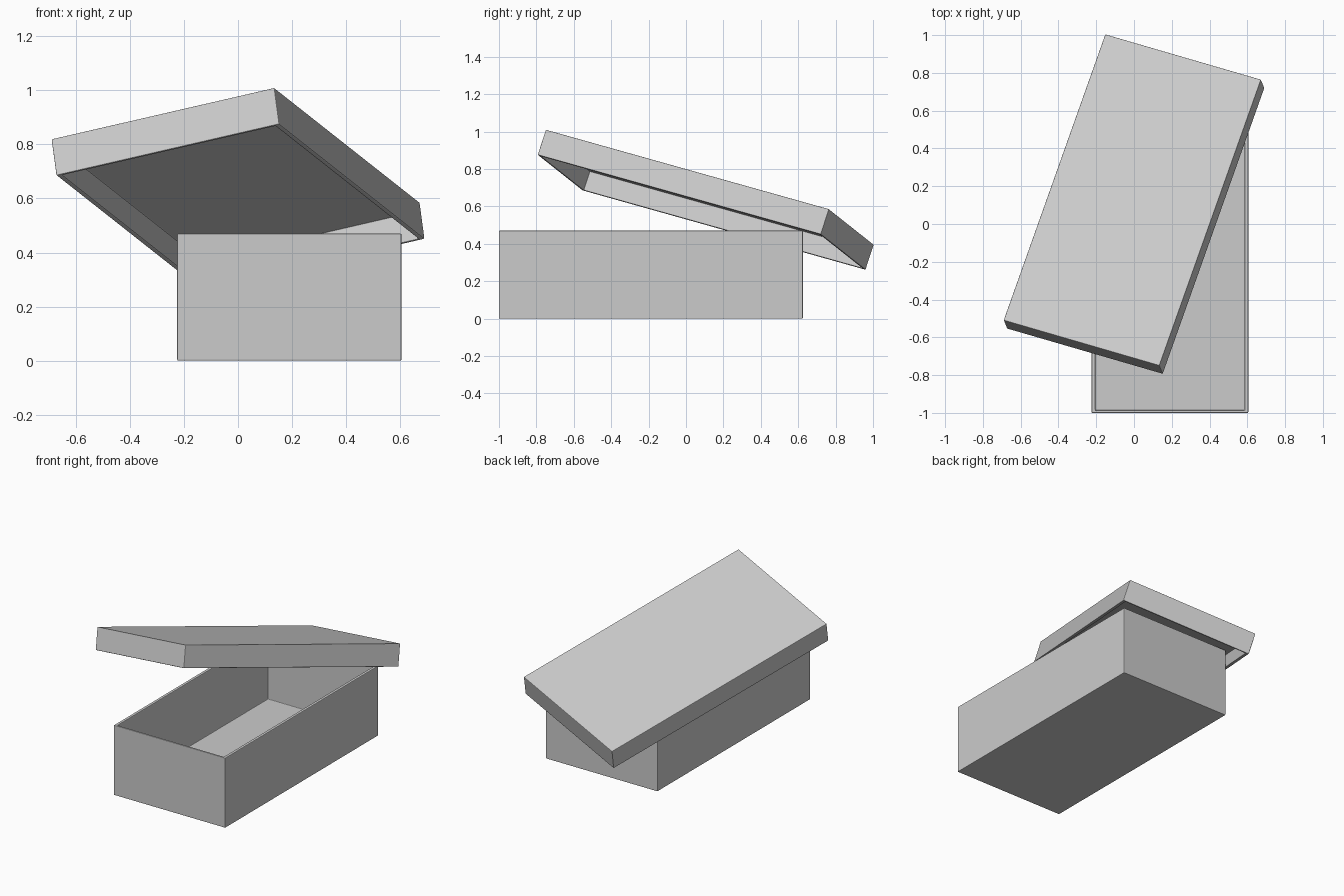
import bpy, bmesh
from mathutils import Matrix, Vector

if "Cube" in bpy.data.objects:
    bpy.data.objects.remove(bpy.data.objects["Cube"])

WALL_X, WALL_Y, FLOOR = 0.02, 0.013, 0.035


def tray(name, w, d, h, matrix):
    """Open tray: closed bottom at z=0, open rim at z=h."""
    bm = bmesh.new()
    # rings run up the outside, over the rim and down the inside
    rings = []
    for ix, iy, z in ((0, 0, 0), (0, 0, h), (WALL_X, WALL_Y, h), (WALL_X, WALL_Y, FLOOR)):
        x, y = w / 2 - ix, d / 2 - iy
        rings.append([bm.verts.new((sx * x, sy * y, z))
                      for sx, sy in ((-1, -1), (1, -1), (1, 1), (-1, 1))])
    for a, b in zip(rings, rings[1:]):
        for i in range(4):
            j = (i + 1) % 4
            bm.faces.new((a[i], a[j], b[j], b[i]))
    bm.faces.new(rings[0][::-1])
    bm.faces.new(rings[-1])
    bmesh.ops.recalc_face_normals(bm, faces=bm.faces)
    mesh = bpy.data.meshes.new(name)
    bm.to_mesh(mesh)
    bm.free()
    ob = bpy.data.objects.new(name, mesh)
    bpy.context.collection.objects.link(ob)
    ob.matrix_world = matrix
    # softened cardboard edges
    bev = ob.modifiers.new("edge_softening", 'BEVEL')
    bev.width = 0.004
    bev.segments = 2
    return ob


# box base
tray("box_base", 0.83, 1.625, 0.47, Matrix.Translation((0.19, -0.1875, 0)))

# tilted lid: an upside-down tray placed from three corners of its top face
corner = Vector((0.135, -0.75, 1.01))
left = Vector((-0.69, -0.51, 0.82))
back = Vector((0.672, 0.765, 0.585))
u, v = left - corner, back - corner
w, d = u.length, v.length
ax = u.normalized()
az = ax.cross(v).normalized()
ay = az.cross(ax)
m = Matrix((ax, ay, az)).transposed().to_4x4()
m.translation = (left + back) / 2
tray("box_lid", w, d, 0.143, m)
